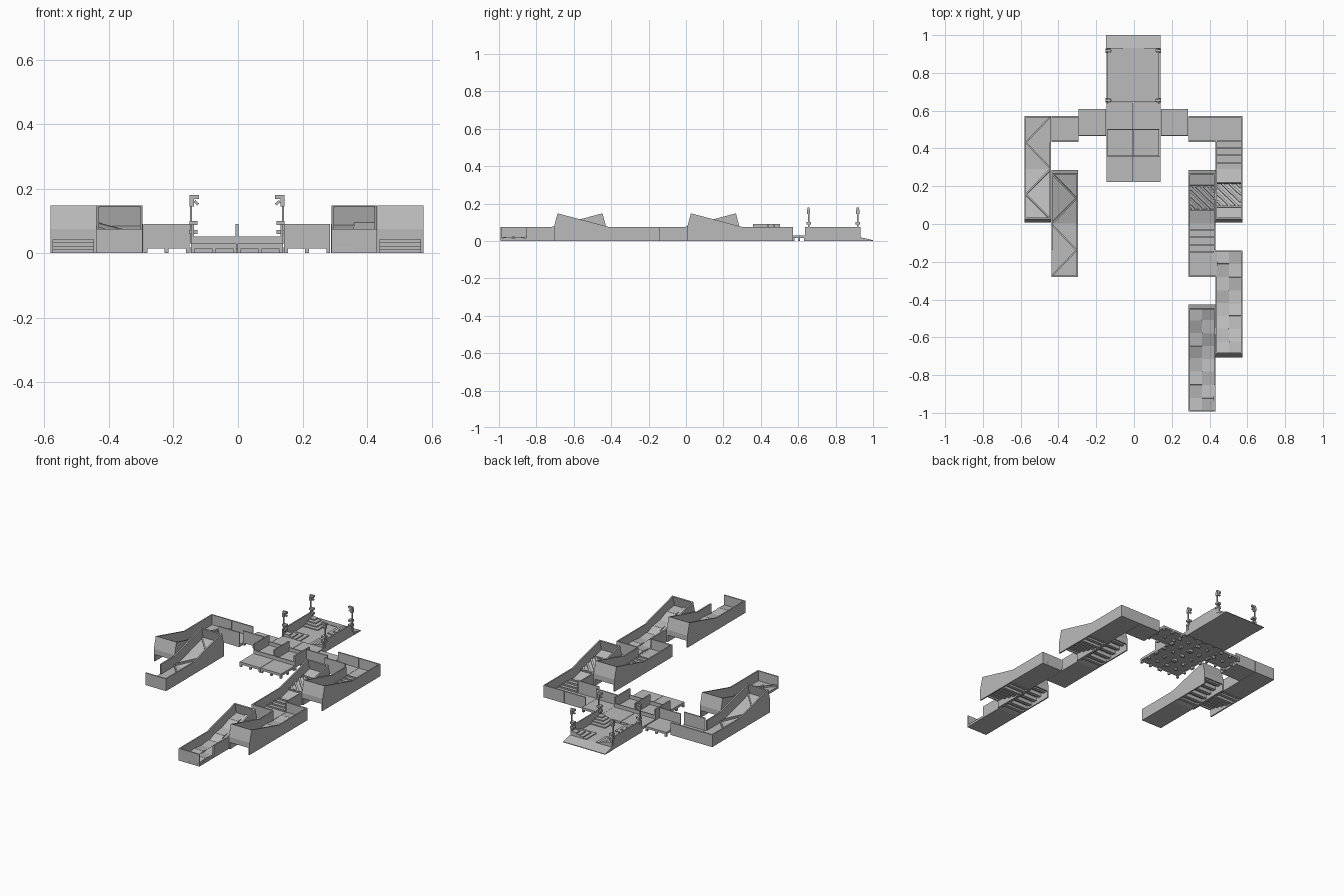
import bpy, bmesh, math
from mathutils import Matrix, Vector

old = bpy.data.objects.get("Cube")
if old:
    bpy.data.objects.remove(old, do_unlink=True)

grey = bpy.data.materials.new("plain grey")
grey.use_nodes = True
grey.diffuse_color = (0.5, 0.5, 0.5, 1)
grey.node_tree.nodes["Principled BSDF"].inputs["Base Color"].default_value = (0.5, 0.5, 0.5, 1)

W, L, T, H = 0.142, 0.283, 0.008, 0.075   # module width, length, wall thickness, height
SLOPE = math.atan2(H, L)
I = Matrix.Identity(4)


class Part:
    """Collects boxes and prisms into one object."""
    def __init__(self, name):
        self.name, self.bm = name, bmesh.new()

    def box(self, x0, x1, y0, y1, z0, z1, m=I):
        c = Vector((x0 + x1, y0 + y1, z0 + z1)) / 2
        s = Matrix.Diagonal((x1 - x0, y1 - y0, z1 - z0, 1))
        bmesh.ops.create_cube(self.bm, size=1, matrix=m @ Matrix.Translation(c) @ s)

    def bar(self, p, q, z0, z1, w, m=I):
        d = Vector(q) - Vector(p)
        t = Matrix.Translation((p[0], p[1], 0)) @ Matrix.Rotation(math.atan2(d.y, d.x), 4, 'Z')
        self.box(0, d.length, -w / 2, w / 2, z0, z1, m @ t)

    def prism(self, yz, x0, x1, m=I):
        a = [self.bm.verts.new(m @ Vector((x0, y, z))) for y, z in yz]
        b = [self.bm.verts.new(m @ Vector((x1, y, z))) for y, z in yz]
        self.bm.faces.new(a)
        self.bm.faces.new(b[::-1])
        for i in range(len(a)):
            j = (i + 1) % len(a)
            self.bm.faces.new((a[j], a[i], b[i], b[j]))

    def done(self):
        bmesh.ops.recalc_face_normals(self.bm, faces=self.bm.faces)
        me = bpy.data.meshes.new(self.name)
        self.bm.to_mesh(me)
        self.bm.free()
        me.materials.append(grey)
        bpy.context.collection.objects.link(bpy.data.objects.new(self.name, me))


def frame(x, y, d):
    """Local frame: +y runs along direction d."""
    return Matrix.Translation((x, y, 0)) @ Matrix.Rotation(0 if d > 0 else math.pi, 4, 'Z')


def floor_pattern(p, kind, m, side, ramp):
    h = W / 2 - T
    top = 0.012
    if kind == "chevron":
        for y in (0.01, L - 0.01):
            p.bar((-side * h, y), (side * h, L / 2), top, top + 0.012, 0.008, m)
    elif kind == "stripe" and ramp:
        for y in (0.075, 0.205):
            p.box(-h, h, y, y + 0.008, top, top + 0.012, m)
        for k in range(-2, 4):
            c = 0.14 + (k - 0.5) * 0.04
            a, b = max(-h, 0.083 - c), min(h, 0.205 - c)
            if b - a > 0.01:
                p.bar((side * a, a + c), (side * b, b + c), top, top + 0.01, 0.012, m)
    elif kind == "stripe":
        for y in (0.03, 0.07, 0.108, 0.145):
            p.box(-h, h, y, y + 0.008, top, top + 0.01, m)
    else:
        for r in range(4):
            for c in (-1, 1):
                tilt = 0.12 * (1 if (r + c // 2) % 2 else -1)
                t = Matrix.Translation((c * h / 2, (r + 0.5) * L / 4, top + 0.003))
                t = t @ Matrix.Rotation(tilt, 4, 'X')
                p.box(-h / 2, h / 2, -L / 8, L / 8, -0.004, 0.004, m @ t)


def flat_module(name, x, y, d, open_side, kind, side):
    """Level tray with an end wall and a doorway on the far half of one side."""
    p, m, h = Part(name), frame(x, y, d), W / 2
    p.box(-h, h, 0, L, 0, 0.014, m)
    p.box(-h, h, L - T, L, 0, H, m)
    for s in (-1, 1):
        a, b = sorted((s * h, s * (h - T)))
        p.box(a, b, 0, L / 2 if s == open_side * d else L, 0, H, m)
    floor_pattern(p, kind, m, side * d, False)
    p.done()


def ramp_module(name, x, y, d, kind, side):
    """Tilted tray on skirts, open underneath with cross ribs."""
    p, base, h = Part(name), frame(x, y, d), W / 2
    m = base @ Matrix.Rotation(SLOPE, 4, 'X')
    n = math.hypot(L, H)
    p.box(-h, h, 0, n, 0, 0.012, m)
    p.box(-h, h, n - T, n, 0, H, m)
    for s in (-1, 1):
        a, b = sorted((s * h, s * (h - T)))
        p.box(a, b, 0, n, 0, H, m)
        p.prism([(0, 0), (L, 0), (L, H)], a, b, base)
    for k in range(1, 7):
        yy = L * k / 7
        z = H * k / 7
        p.box(-h + T, h - T, yy, yy + 0.02, max(0, z - 0.022), z, base)
    p.box(-h + T, h - T, L - T, L, 0.042, H, base)
    floor_pattern(p, kind, m, side * d, True)
    p.done()


# Switchback pairs: outer ramp with its tray, inner ramp with its tray
for name, xo, xi, y, kind, s in (("right", -0.51, -0.367, 0.29, "chevron", -1),
                                 ("left", 0.503, 0.36, 0.29, "stripe", 1),
                                 ("left_front", 0.503, 0.36, -0.423, "tile", 1)):
    flat_module(name + "_outer_tray", xo, y, 1, -s, kind, s)
    ramp_module(name + "_outer_ramp", xo, y, -1, kind, s)
    ramp_module(name + "_inner_ramp", xi, y - 0.287, 1, kind, -s)
    flat_module(name + "_inner_tray", xi, y - 0.287, -1, s, kind, -s)


def feet(p, x0, x1, y0, y1):
    for i in range(3):
        for j in range(3):
            fx, fy = x0 + (x1 - x0) * i / 2, y0 + (y1 - y0) * j / 2
            fx = min(max(fx, x0 + 0.006), x1 - 0.006)
            fy = min(max(fy, y0 + 0.006), y1 - 0.006)
            p.box(fx - 0.006, fx + 0.006, fy - 0.006, fy + 0.006, 0, 0.016)


# Landings between the centre floor and the switchbacks
for s, word in ((1, "left"), (-1, "right")):
    off = -0.0035
    a, b = sorted((s * 0.146 + off, s * 0.289 + off))
    p = Part(word + "_landing")
    p.box(a, b, 0.465, 0.61, 0.015, 0.028)
    p.box(a, b, 0.465, 0.472, 0.015, 0.09)
    feet(p, a, b, 0.465, 0.61)
    p.done()
    a, b = sorted((s * 0.291 + off, s * 0.434 + off))
    p = Part(word + "_corner_landing")
    p.box(a, b, 0.433, 0.573, 0, 0.014)
    p.box(a, b, 0.433, 0.433 + T, 0, 0.09)
    p.box(a, b, 0.573 - T, 0.573, 0, H)
    p.done()

# Centre floor: six tiles on small feet, with low cross walls
p = Part("centre_floor")
for y in (0.223, 0.363, 0.504):
    for x in (-0.145, -0.002):
        p.box(x, x + 0.141, y, y + 0.139, 0.015, 0.03)
        feet(p, x, x + 0.141, y, y + 0.139)
for y in (0.357, 0.498):
    p.box(-0.145, 0.139, y, y + 0.006, 0.015, 0.052)
p.done()
p = Part("centre_walls")
for x in (-0.145, -0.007, 0.131):
    p.box(x, x + 0.008, 0.357, 0.503, 0.015, 0.09)
p.done()

# Entry platform with a ramp and stepped corners
p = Part("entry_platform")
p.box(-0.145, 0.139, 0.645, 0.932, 0, 0.018)
for x in (-0.145, 0.131):
    p.box(x, x + T, 0.635, 0.932, 0, H)
p.prism([(0.932, 0), (1.0, 0), (1.0, 0.004), (0.932, 0.02)], -0.147, 0.141)
p.done()
p = Part("corner_steps")
for s in (-1, 1):
    for near in (True, False):
        for k in range(4):
            size = 0.1 - k * 0.022
            a, b = sorted((s * 0.134, s * (0.134 - size)))
            y = 0.646 if near else 0.931 - size
            p.box(a - 0.003, b - 0.003, y, y + size, 0.018, 0.024 + k * 0.007)
p.done()

# Gate posts with clamps, braces and hooked heads
for s, word in ((1, "left"), (-1, "right")):
    for y, place in ((0.655, "inner"), (0.918, "outer")):
        p = Part(word + "_" + place + "_post")
        m = Matrix.Translation((s * 0.142 - 0.003, y, 0)) @ Matrix.Diagonal((-s, 1, 1, 1))
        p.box(-0.003, 0.003, -0.004, 0.004, 0.03, 0.178, m)
        p.box(-0.005, 0.024, -0.006, 0.006, 0.168, 0.18, m)
        p.box(-0.005, 0.008, -0.009, 0.009, 0.145, 0.168, m)
        t = m @ Matrix.Translation((0.016, 0, 0.156)) @ Matrix.Rotation(math.radians(40), 4, 'Y')
        p.box(-0.008, 0.008, -0.004, 0.004, -0.004, 0.004, t)
        for z in (0.06, 0.088):
            p.box(-0.005, 0.02, -0.012, 0.012, z, z + 0.012, m)
        p.done()
